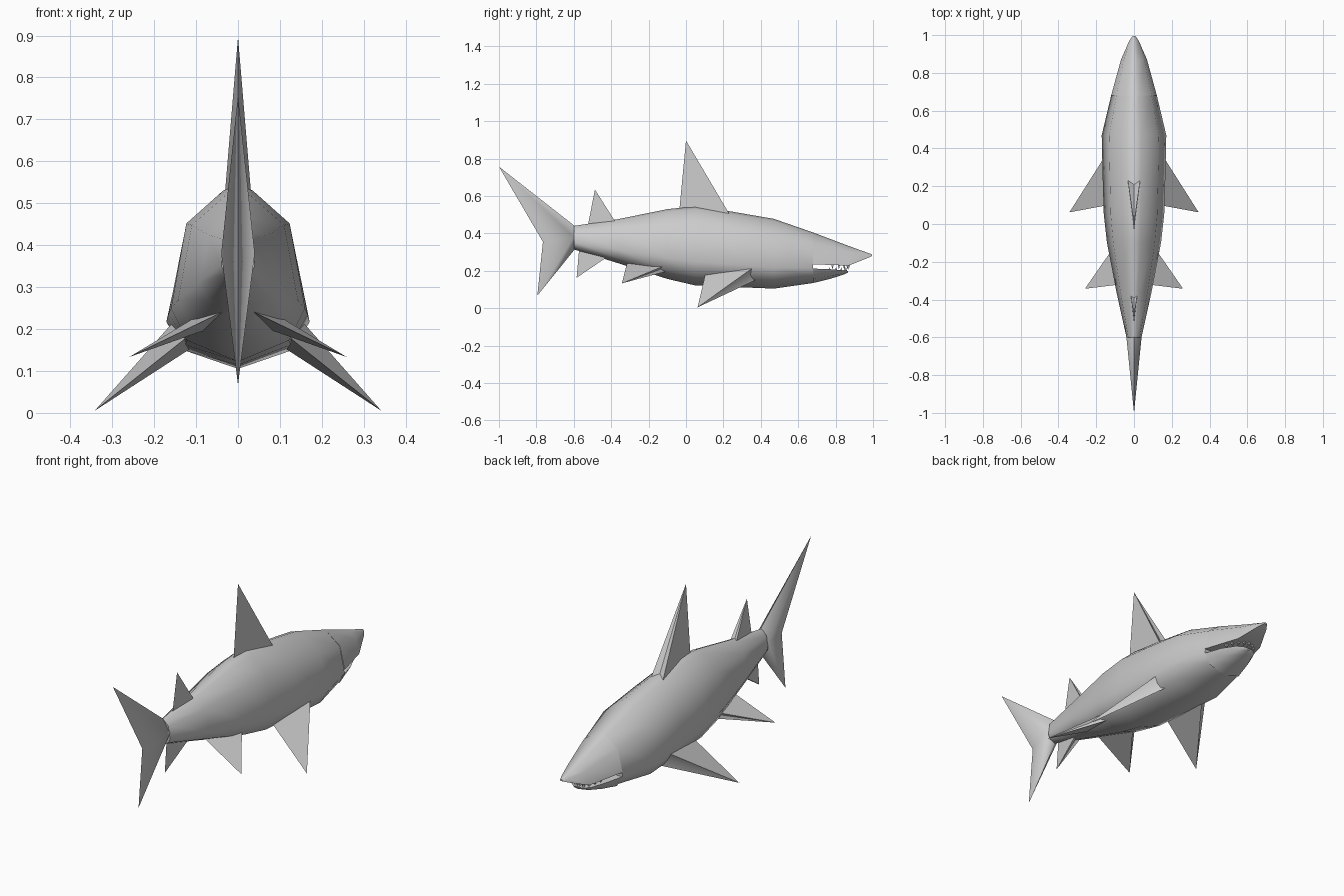
import bpy, math
from mathutils import Vector

if "Cube" in bpy.data.objects:
    bpy.data.objects.remove(bpy.data.objects["Cube"])


def make(name, verts, faces, angle=40):
    me = bpy.data.meshes.new(name)
    me.from_pydata([tuple(v) for v in verts], [], faces)
    ob = bpy.data.objects.new(name, me)
    bpy.context.collection.objects.link(ob)
    bpy.ops.object.select_all(action='DESELECT')
    ob.select_set(True)
    bpy.context.view_layer.objects.active = ob
    bpy.ops.object.mode_set(mode='EDIT')
    bpy.ops.mesh.select_all(action='SELECT')
    bpy.ops.mesh.normals_make_consistent(inside=False)
    bpy.ops.object.mode_set(mode='OBJECT')
    bpy.ops.object.shade_smooth_by_angle(angle=math.radians(angle))
    return ob


def loft(name, half, rings, angle=40):
    """half: (x, z) fractions of right side; rings: (y, half width, top, bottom)"""
    outline = half + [(-x, z) for x, z in reversed(half) if x > 0]
    n = len(outline)
    verts = [(x * w, y, zb + z * (zt - zb)) for y, w, zt, zb in rings for x, z in outline]
    faces = [(r * n + i, r * n + (i + 1) % n, (r + 1) * n + (i + 1) % n, (r + 1) * n + i)
             for r in range(len(rings) - 1) for i in range(n)]
    faces += [tuple(range(n)), tuple(range(len(verts) - n, len(verts)))]
    return make(name, verts, faces, angle)


def fin(name, front_a, front_b, rear, tip, side=1):
    """Wedge fin: thick, slightly hollow leading edge, sharp trailing edge"""
    a, b, r, t = (Vector((p[0] * side, p[1], p[2])) for p in (front_a, front_b, rear, tip))
    mid = (a + b) / 2
    hollow = mid + (r - mid) * 0.05
    make(name, [a, hollow, b, r, t],
         [(0, 1, 4), (1, 2, 4), (2, 3, 4), (3, 0, 4), (0, 3, 2, 1)], 30)


# Body from tail root to the back of the mouth
loft("body", [(0, 1), (.22, .965), (.77, .78), (1, .3), (.76, .12), (0, 0)], [
    (-.60, .040, .440, .315),
    (-.36, .093, .477, .240),
    (-.10, .143, .530, .157),
    (.05, .160, .545, .122),
    (.25, .166, .516, .114),
    (.47, .171, .478, .105),
    (.68, .121, .405, .135)], 50)

# Snout above the mouth
loft("snout", [(0, 1), (.24, .94), (.78, .66), (1, 0)], [
    (.68, .121, .405, .235),
    (.87, .069, .333, .228),
    (.97, .025, .297, .268),
    (.995, .008, .288, .279)], 50)

# Lower jaw
loft("lower_jaw", [(1, 1), (.76, .3), (0, 0)], [
    (.68, .119, .212, .135),
    (.77, .092, .209, .157),
    (.84, .058, .203, .179),
    (.865, .025, .200, .190)], 50)

# Teeth along both jaws
teeth_v, teeth_f = [], []


def tooth(x, y, base, tip):
    k = len(teeth_v)
    s = .007
    teeth_v.extend([(x - s, y - s, base), (x + s, y - s, base),
                    (x + s, y + s, base), (x - s, y + s, base), (x, y, tip)])
    teeth_f.extend([(k + i, k + (i + 1) % 4, k + 4) for i in range(4)])
    teeth_f.append((k + 3, k + 2, k + 1, k))


for i in range(9):
    a = math.radians(-80 + 20 * i)
    x, y = .072 * math.sin(a), .765 + .105 * math.cos(a)
    tooth(x, y, .234, .208)
    tooth(x * .85, y - .015, .198, .220)
make("teeth", teeth_v, teeth_f, 20)

# Fins on the centre line
fin("dorsal_fin", (.034, .24, .49), (-.034, .24, .49), (0, -.038, .50), (0, 0, .897))
fin("second_dorsal_fin", (.018, -.37, .45), (-.018, -.37, .45), (0, -.525, .44), (0, -.487, .635))
fin("anal_fin", (.018, -.42, .275), (-.018, -.42, .275), (0, -.57, .33), (0, -.585, .163))

# Paired fins
for label, s in (("right", 1), ("left", -1)):
    fin(label + "_pectoral_fin", (.150, .365, .222), (.115, .375, .152),
        (.110, .105, .190), (.342, .062, .005), s)
    fin(label + "_pelvic_fin", (.095, -.105, .232), (.080, -.105, .197),
        (.035, -.315, .242), (.260, -.343, .133), s)

# Tail fin with long upper and short lower lobe
make("tail_fin", [(0, -.595, .440), (.040, -.60, .38), (0, -.595, .315), (-.040, -.60, .38),
                  (0, -.765, .355), (0, -1, .757), (0, -.795, .067)],
     [(0, 1, 5), (1, 4, 5), (4, 3, 5), (3, 0, 5),
      (2, 1, 6), (1, 4, 6), (4, 3, 6), (3, 2, 6), (0, 1, 2, 3)], 60)
